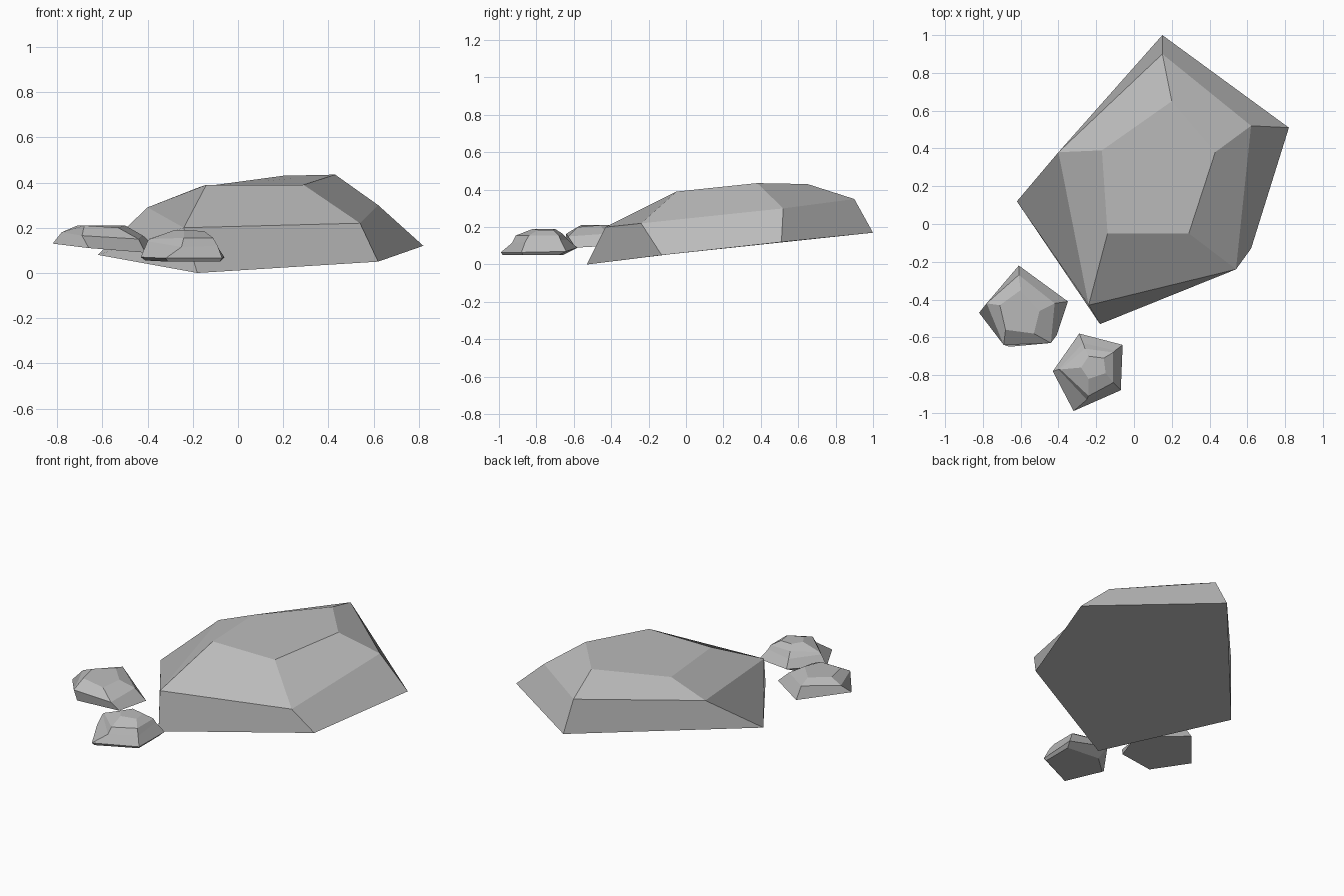
import bpy
import bmesh

default_cube = bpy.data.objects.get("Cube")
if default_cube:
    bpy.data.objects.remove(default_cube, do_unlink=True)


def make_material(name, colour):
    material = bpy.data.materials.new(name)
    material.use_nodes = True
    material.diffuse_color = colour
    shader = material.node_tree.nodes["Principled BSDF"]
    shader.inputs["Base Color"].default_value = colour
    shader.inputs["Roughness"].default_value = 0.9
    return material


stone_grey = make_material("stone grey", (0.5, 0.5, 0.5, 1))


def make_rock(name, rings):
    """Skin a stack of five-sided rings, from the underside up to the flat crown."""
    bm = bmesh.new()
    loops = [[bm.verts.new(point) for point in ring] for ring in rings]
    bm.faces.new(list(reversed(loops[0])))
    bm.faces.new(loops[-1])
    for lower, upper in zip(loops, loops[1:]):
        count = len(lower)
        for i in range(count):
            j = (i + 1) % count
            bm.faces.new((lower[i], lower[j], upper[j], upper[i]))
    bmesh.ops.recalc_face_normals(bm, faces=bm.faces[:])

    mesh = bpy.data.meshes.new(name)
    bm.to_mesh(mesh)
    bm.free()
    mesh.materials.append(stone_grey)
    rock = bpy.data.objects.new(name, mesh)
    bpy.context.scene.collection.objects.link(rock)
    return rock


# Every ring runs anticlockwise: back, left-hand side, front, right-hand side

# Large tilted boulder: base, shoulder, crown
make_rock("large_boulder", [
    [(.15, 1, .17), (-.62, .12, .08), (-.18, -.53, 0), (.62, -.13, .05), (.82, .51, .12)],
    [(.15, .9, .35), (-.4, .38, .29), (-.24, -.43, .2), (.54, -.24, .22), (.62, .52, .3)],
    [(.2, .65, .43), (-.17, .39, .38), (-.14, -.05, .39), (.29, -.05, .39), (.43, .38, .435)],
])

# Small stone beside the boulder: base, shoulder, crown
make_rock("side_stone", [
    [(-.61, -.22, .12), (-.82, -.47, .13), (-.66, -.65, .11), (-.41, -.59, .09), (-.35, -.41, .1)],
    [(-.61, -.27, .19), (-.78, -.42, .18), (-.69, -.64, .165), (-.44, -.63, .15), (-.42, -.42, .165)],
    [(-.6, -.35, .21), (-.71, -.43, .21), (-.68, -.56, .21), (-.53, -.58, .2), (-.5, -.46, .21)],
])

# Small stone in front: underside, rim, wall, shoulder, crown
make_rock("front_stone", [
    [(-.29, -.66, .05), (-.41, -.77, .055), (-.31, -.98, .05), (-.08, -.87, .05), (-.08, -.68, .05)],
    [(-.29, -.58, .09), (-.43, -.78, .07), (-.32, -.99, .065), (-.07, -.88, .065), (-.06, -.64, .07)],
    [(-.27, -.63, .13), (-.4, -.77, .14), (-.25, -.93, .115), (-.09, -.86, .12), (-.1, -.67, .13)],
    [(-.26, -.66, .165), (-.39, -.77, .15), (-.24, -.91, .155), (-.11, -.84, .155), (-.11, -.68, .155)],
    [(-.24, -.7, .19), (-.28, -.76, .19), (-.24, -.82, .19), (-.15, -.79, .185), (-.16, -.71, .185)],
])
